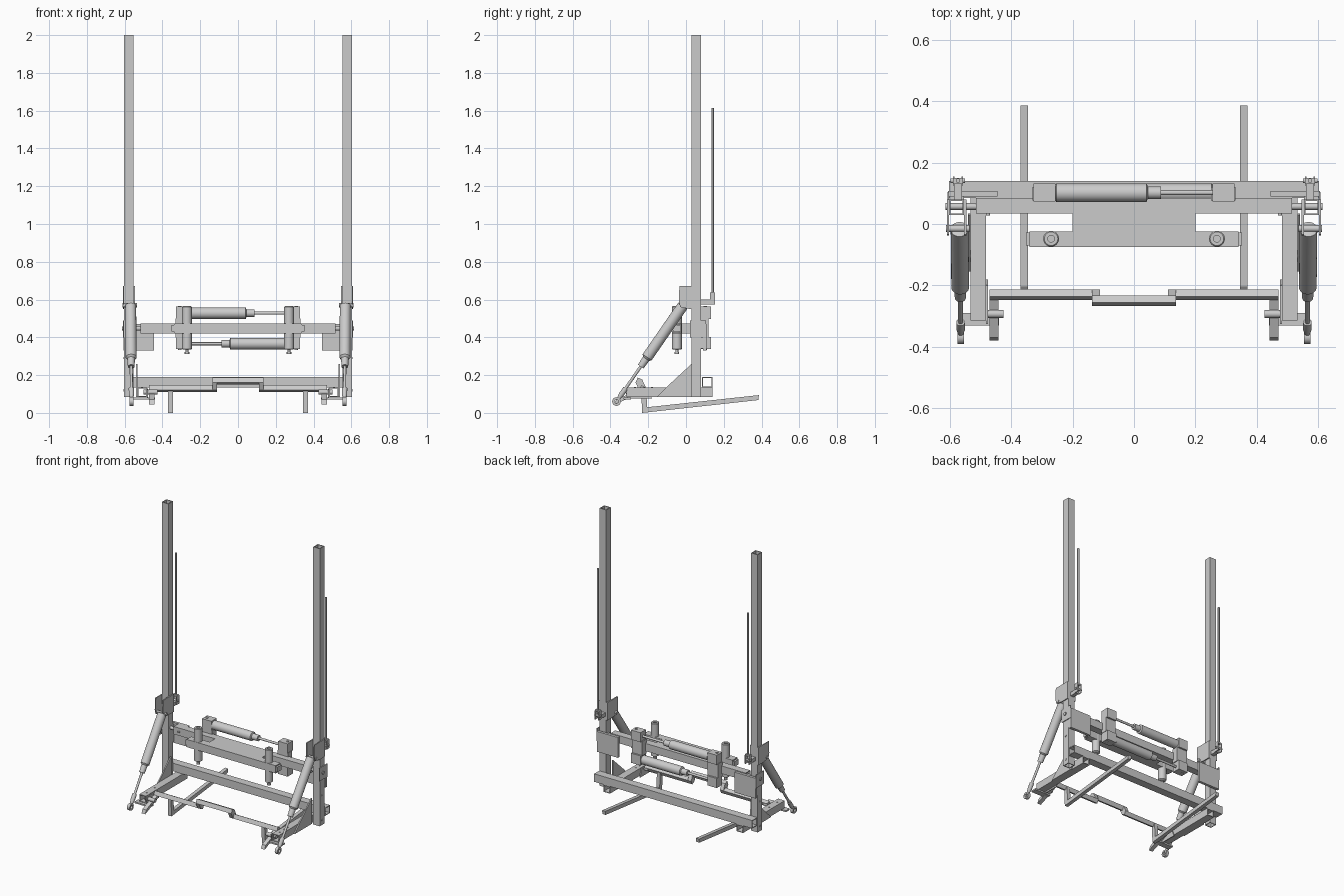
import bpy, bmesh
from math import pi, cos, sin
from mathutils import Vector

if "Cube" in bpy.data.objects:
    bpy.data.objects.remove(bpy.data.objects["Cube"])


def make(name, bm, smooth=False):
    bmesh.ops.recalc_face_normals(bm, faces=bm.faces)
    me = bpy.data.meshes.new(name)
    bm.to_mesh(me)
    bm.free()
    ob = bpy.data.objects.new(name, me)
    bpy.context.collection.objects.link(ob)
    if smooth:
        bpy.ops.object.select_all(action='DESELECT')
        ob.select_set(True)
        bpy.context.view_layer.objects.active = ob
        bpy.ops.object.shade_smooth_by_angle()
    return ob


def box(name, x, y, z):
    bm = bmesh.new()
    bmesh.ops.create_cube(bm, size=1)
    for v in bm.verts:
        for i, r in enumerate((x, y, z)):
            v.co[i] = r[0] if v.co[i] < 0 else r[1]
    return make(name, bm)


def rings(name, loops, closed=False, smooth=False):
    """Skin a series of equal loops; cap the ends unless closed."""
    bm = bmesh.new()
    vs = [[bm.verts.new(p) for p in l] for l in loops]
    n, m = len(vs[0]), len(vs)
    for i in range(m if closed else m - 1):
        a, b = vs[i], vs[(i + 1) % m]
        for k in range(n):
            bm.faces.new((a[k], a[(k + 1) % n], b[(k + 1) % n], b[k]))
    if not closed:
        bm.faces.new(vs[0])
        bm.faces.new(vs[-1])
    return make(name, bm, smooth)


def tube(name, x, y, z, axis, wall=0.005):
    """Hollow square section, open along the given axis."""
    r = [x, y, z]
    u, v = [i for i in range(3) if i != axis]

    def loop(t, d):
        out = []
        for i, j in ((0, 0), (1, 0), (1, 1), (0, 1)):
            p = [0, 0, 0]
            p[axis] = r[axis][t]
            p[u] = r[u][i] + (d if i == 0 else -d)
            p[v] = r[v][j] + (d if j == 0 else -d)
            out.append(p)
        return out
    return rings(name, [loop(0, 0), loop(1, 0), loop(1, wall), loop(0, wall)], closed=True)


def prism(name, x, prof):
    return rings(name, [[(a, p[0], p[1]) for p in prof] for a in x])


def lathe(name, a, b, steps, n=24):
    """Turned part from a to b; steps are (distance from a, radius)."""
    a, b = Vector(a), Vector(b)
    d = (b - a).normalized()
    u = d.orthogonal().normalized()
    w = d.cross(u)
    return rings(name, [[a + d * t + (u * cos(2 * pi * k / n) + w * sin(2 * pi * k / n)) * r
                         for k in range(n)] for t, r in steps], smooth=True)


def rod(name, a, b, r, n=16):
    return lathe(name, a, b, [(0, r), ((Vector(b) - Vector(a)).length, r)], n)


def eye(name, c, r, hole, w):
    """Ring with its axis along x."""
    def ring(dx, rad):
        return [(c[0] + dx, c[1] + rad * cos(2 * pi * k / 20), c[2] + rad * sin(2 * pi * k / 20))
                for k in range(20)]
    return rings(name, [ring(-w, r), ring(w, r), ring(w, hole), ring(-w, hole)], True, True)


for s in (-1, 1):
    X = lambda a, b: tuple(sorted((s * a, s * b)))
    # masts and side legs
    tube('mast', X(.553, .603), (.03, .08), (.085, 2), 2)
    tube('side_leg', X(.482, .533), (-.315, .14), (.085, .135), 1)
    prism('leg_gusset', X(.533, .541), [(-.155, .085), (.035, .085), (.035, .26), (.03, .26), (-.105, .135)])
    prism('pivot_plate', X(.476, .482), [(-.325, .13), (-.2, .13), (-.18, .075), (-.31, .075)])
    rod('pivot_pin', (s * .425, -.293, .11), (s * .5, -.293, .11), .013)
    box('foot_plate', X(.44, .56), (-.33, -.29), (.072, .082))
    for y in (-.27, -.22, -.18):
        rod('leg_bolt', (s * .508, y, .13), (s * .508, y, .137), .005, 12)
    # plates on the mast
    for x in ((.545, .553), (.603, .609)):
        prism('cylinder_mount_plate', X(*x),
              [(-.035, .672), (.08, .672), (.08, .55), (.02, .55), (-.03, .56), (-.038, .59)])
    box('beam_side_plate', X(.603, .608), (.02, .105), (.4, .49))
    box('back_plate', X(.445, .605), (.09, .108), (.33, .47))
    box('back_plate_spacer', X(.553, .6), (.08, .09), (.34, .46))
    rod('beam_bolt', (s * .505, .057, .447), (s * .614, .057, .447), .011)
    rod('upper_pin', (s * .535, -.015, .57), (s * .612, -.015, .57), .011)
    for z in (.12, .29):
        rod('mast_bolt', (s * .6, .055, z), (s * .606, .055, z), .006, 12)

    # tilting cylinder on each side, running down to an eye at the front
    a, b = Vector((s * .568, -.015, .57)), Vector((s * .564, -.368, .06))
    L = (b - a).length
    lathe('side_cylinder', a, b, [(0, .018), (.004, .029), (.335, .029), (.345, .02), (.395, .018),
                                 (.395, .008), (L - .085, .008), (L - .085, .014), (L - .045, .014),
                                 (L - .02, .009)])
    eye('side_cylinder_eye', b, .023, .011, .01)

    # thin guide rod behind the mast with its bracket
    rod('guide_rod', (s * .573, .141, .63), (s * .573, .141, 1.615), .007, 12)
    box('guide_bracket', X(.56, .586), (.08, .13), (.575, .6))
    for x in ((.556, .562), (.584, .59)):
        box('guide_clevis', X(*x), (.126, .154), (.575, .635))
    box('guide_clevis_top', X(.556, .59), (.13, .15), (.63, .64))
    rod('guide_pin', (s * .55, .141, .6), (s * .597, .141, .6), .008, 12)

    # forks hanging from the front bar
    prism('fork', X(.345, .37), [(-.232, 0), (.383, .068), (.386, .094), (-.205, .03), (-.212, .13), (-.238, .13)])
    # swing arms and outer part of the front bar
    prism('front_bar_arm', X(.442, .47), [(-.38, .045), (-.37, .071), (-.215, .135), (-.213, .118), (-.228, .108)])
    prism('front_bar_outer', X(.11, .47), [(-.248, .12), (-.225, .11), (-.213, .135), (-.236, .147)])
    prism('front_bar_step', X(.11, .136), [(-.248, .12), (-.225, .11), (-.213, .135), (-.232, .177), (-.256, .187), (-.267, .16)])

    # upright cylinders through the cross arm
    lathe('upright_cylinder', (s * .27, -.048, .335), (s * .27, -.048, .6),
          [(-.022, .012), (-.012, .012), (-.012, .007), (0, .007), (0, .02), (.004, .026), (.226, .026),
           (.23, .022), (.23, .011), (.215, .011)])
    box('cross_arm_end', X(.338, .352), (-.07, -.028), (.43, .465))

    # end blocks holding the two transverse cylinders
    for z in (.53, .37):
        box('cylinder_end_block', X(.255, .327), (.074, .132), (z - .033, z + .033))
        rod('block_pin', (s * .308, .102, z - .037), (s * .308, .102, z + .037), .009)
    box('block_bracket', X(.25, .33), (.076, .12), (.4, .5))
    for x in (.14, .475):
        rod('beam_face_bolt', (s * x, .028, .447), (s * x, .04, .447), .007, 12)

    # transverse cylinders, one above and one below the beam, facing opposite ways
    z = .447 - s * .081
    lathe('transverse_cylinder', (s * .257, .102, z), (-s * .257, .102, z),
          [(0, .024), (.004, .03), (.298, .03), (.302, .02), (.345, .02), (.345, .008), (.515, .008)])

# cross members
tube('lower_crossbeam', (-.603, .603), (.085, .14), (.135, .19), 0)
tube('middle_beam', (-.515, .515), (.035, .085), (.42, .473), 0)
tube('cross_arm', (-.34, .34), (-.075, -.024), (.42, .473), 0)
box('arm_joining_block', (-.2, .2), (-.024, .035), (.42, .473))
prism('front_bar_centre', (-.136, .136), [(-.267, .16), (-.243, .149), (-.232, .177), (-.256, .187)])
